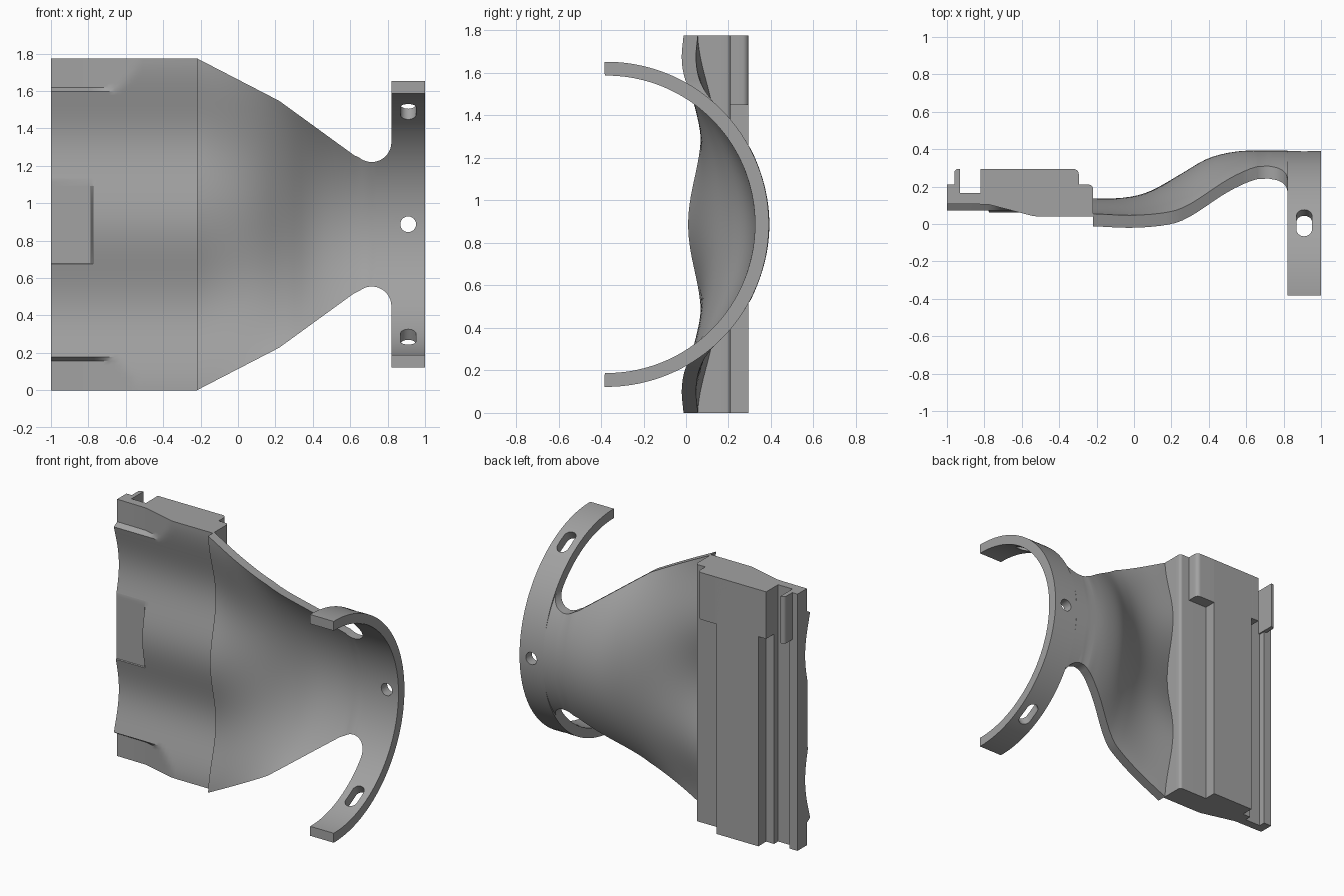
import bpy, bmesh, math
from mathutils import Matrix, Vector

if "Cube" in bpy.data.objects:
    bpy.data.objects.remove(bpy.data.objects["Cube"], do_unlink=True)

ZC = 0.8875           # mid height
HALF = 0.8875         # half height of the panel
RIN, ROUT, YC = 0.70, 0.765, -0.375   # collar radii and centre

grey = bpy.data.materials.new("plain_grey")
grey.use_nodes = True
COLOR = (0.36, 0.36, 0.36, 1)
grey.diffuse_color = COLOR
grey.node_tree.nodes["Principled BSDF"].inputs["Base Color"].default_value = COLOR


def finish(name, bm, angle=30):
    bmesh.ops.recalc_face_normals(bm, faces=bm.faces)
    mesh = bpy.data.meshes.new(name)
    bm.to_mesh(mesh)
    bm.free()
    mesh.materials.append(grey)
    ob = bpy.data.objects.new(name, mesh)
    bpy.context.collection.objects.link(ob)
    bpy.ops.object.select_all(action='DESELECT')
    ob.select_set(True)
    bpy.context.view_layer.objects.active = ob
    bpy.ops.object.shade_smooth_by_angle(angle=math.radians(angle))
    return ob


def sheet(rows):
    """Quad sheet through rows of points."""
    bm = bmesh.new()
    grid = [[bm.verts.new(p) for p in row] for row in rows]
    for a, b in zip(grid, grid[1:]):
        for i in range(len(a) - 1):
            bm.faces.new((a[i], a[i + 1], b[i + 1], b[i]))
    return bm


def thicken(bm, move):
    """Extrude the whole sheet and move the new side."""
    res = bmesh.ops.extrude_face_region(bm, geom=bm.faces[:], use_keep_orig=True)
    for v in res["geom"]:
        if isinstance(v, bmesh.types.BMVert):
            v.co = move(v.co)
    return bm


def box(name, x, y, z, round_edge=None, radius=0.0):
    bm = bmesh.new()
    bmesh.ops.create_cube(bm, size=1)
    for v in bm.verts:
        v.co = Vector([lo + (hi - lo) * (c + 0.5)
                       for c, (lo, hi) in zip(v.co, (x, y, z))])
    if round_edge:
        edges = [e for e in bm.edges if all(
            abs(v.co.x - round_edge[0]) < 1e-4 and abs(v.co.y - round_edge[1]) < 1e-4
            for v in e.verts)]
        bmesh.ops.bevel(bm, geom=edges, offset=radius, segments=6,
                        profile=0.5, affect='EDGES')
    return finish(name, bm)


def spline(points, x):
    """Smooth curve through a few points."""
    n = len(points)
    if x >= points[-1][0]:
        return points[-1][1]
    i = max(k for k in range(n - 1) if points[k][0] <= x + 1e-6)

    def slope(k):
        a, b = points[max(k - 1, 0)], points[min(k + 1, n - 1)]
        return (b[1] - a[1]) / (b[0] - a[0])
    (x0, y0), (x1, y1) = points[i], points[i + 1]
    d = x1 - x0
    t = (x - x0) / d
    return ((2*t**3 - 3*t*t + 1) * y0 + (t**3 - 2*t*t + t) * d * slope(i)
            + (3*t*t - 2*t**3) * y1 + (t**3 - t*t) * d * slope(i + 1))


def linear(points, x):
    for (x0, y0), (x1, y1) in zip(points, points[1:]):
        if x <= x1:
            return y0 + (y1 - y0) * (x - x0) / (x1 - x0)
    return points[-1][1]


# Tapering wavy funnel that flows into the collar
MID = [(-0.22, 0.01), (0, 0.075), (0.12, 0.125), (0.25, 0.20), (0.4, 0.285),
       (0.56, 0.322), (0.72, 0.325)]
EDGE = [(-0.22, -0.012), (0, -0.02), (0.2, 0.0), (0.3, 0.04), (0.5, 0.17),
        (0.64, 0.235), (0.72, 0.243)]
WIDTH = [(-0.22, HALF), (0.22, 0.66), (0.64, 0.355)]
FILLET = 0.105


def half_width(x):
    if x <= 0.64:
        return linear(WIDTH, x)
    return 0.438 - math.sqrt(max(FILLET**2 - (x - 0.715)**2, 0))


def wave(u):
    return math.sin(math.pi * u) ** 2


def funnel_point(x, u):
    h = half_width(x)
    if x > 0.72:
        y = math.sqrt(RIN**2 - (u * h)**2) + YC
    else:
        mid, edge = spline(MID, x), spline(EDGE, x)
        fade = max(0, 1 - (x + 0.22) / 0.55)
        y = edge + (mid - edge) * (1 - u * u) + 0.065 * fade * fade * wave(u)
    return Vector((x, y, ZC + u * h))


xs = [-0.22 + 0.04 * i for i in range(22)]
xs += [0.64 + 0.01 * i for i in range(1, 18)] + [0.815, 0.819, 0.82]
us = [i / 28 - 1 for i in range(57)]
funnel = sheet([[funnel_point(x, u) for u in us] for x in sorted(set(xs))])
thicken(funnel, lambda c: c + Vector((0, 0.067, 0)))
finish("funnel", funnel)

# Half-round collar
SPAN = math.radians(90.6)
collar = sheet([[(x, YC + RIN * math.cos(a), ZC + RIN * math.sin(a))
                 for a in (SPAN * (i / 48 - 1) for i in range(97))]
                for x in (0.82, 1.0)])
thicken(collar, lambda c: Vector((c.x, YC + (c.y - YC) * ROUT / RIN,
                                  ZC + (c.z - ZC) * ROUT / RIN)))
collar = finish("collar", collar)

# Round hole and two slots through the collar
for angle, length in ((0, 0), (60, 0.08), (-60, 0.08)):
    bm = bmesh.new()
    bmesh.ops.create_cone(bm, cap_ends=True, segments=32, radius1=0.042,
                          radius2=0.042, depth=0.3)
    for v in bm.verts:
        v.co.y += math.copysign(length / 2, v.co.y)
    place = (Matrix.Translation((0.91, YC, ZC))
             @ Matrix.Rotation(math.radians(angle - 90), 4, 'X')
             @ Matrix.Translation((0, 0, 0.73)))
    bm.transform(place)
    cutter = finish("hole_cutter", bm)
    cutter.hide_render = True
    mod = collar.modifiers.new("hole", 'BOOLEAN')
    mod.operation, mod.solver, mod.object = 'DIFFERENCE', 'EXACT', cutter
    bpy.context.view_layer.objects.active = collar
    bpy.ops.object.modifier_apply(modifier=mod.name)
    bpy.data.objects.remove(cutter, do_unlink=True)
bpy.ops.object.select_all(action='DESELECT')
collar.select_set(True)
bpy.ops.object.shade_smooth_by_angle(angle=math.radians(30))


# Panel with a wavy front, ramped corners and a shallow side recess
def panel_front(x, z):
    u = (z - ZC) / HALF
    y = 0.04 + 0.022 * (1 - u * u) + 0.07 * wave(u)
    if abs(u) > 0.8:
        ramp = linear([(-1, 0.108), (-0.78, 0.105), (-0.53, 0.04), (0, 0.04)], x)
        y = max(y, ramp)
    if x < -0.779 and abs(z - 0.905) < 0.23:
        y = max(y, 0.10)
    return Vector((x, y, z))


panel_x = [-1, -0.785, -0.775] + [-0.75 + 0.03 * i for i in range(9)] + [-0.27, -0.22]
panel_z = sorted([2 * HALF * i / 80 for i in range(81)] + [0.674, 0.678, 1.132, 1.137])
panel = sheet([[panel_front(x, z) for z in panel_z] for x in panel_x])
thicken(panel, lambda c: Vector((c.x, 0.165, c.z)))
finish("panel", panel)

# Stepped rails on the back of the panel
TOP, STEP = 2 * HALF, 1.45
box("back_plate", (-0.82, -0.22), (0.15, 0.21), (0, TOP), (-0.22, 0.21), 0.02)
box("rail", (-0.76, -0.44), (0.2, 0.295), (0, TOP))
box("upper_rail", (-0.82, -0.295), (0.2, 0.295), (STEP, TOP), (-0.295, 0.295), 0.03)
box("side_lip", (-1, -0.94), (0.15, 0.21), (0, TOP))
box("upper_lip", (-0.96, -0.93), (0.15, 0.295), (STEP, TOP), (-0.96, 0.295), 0.02)
